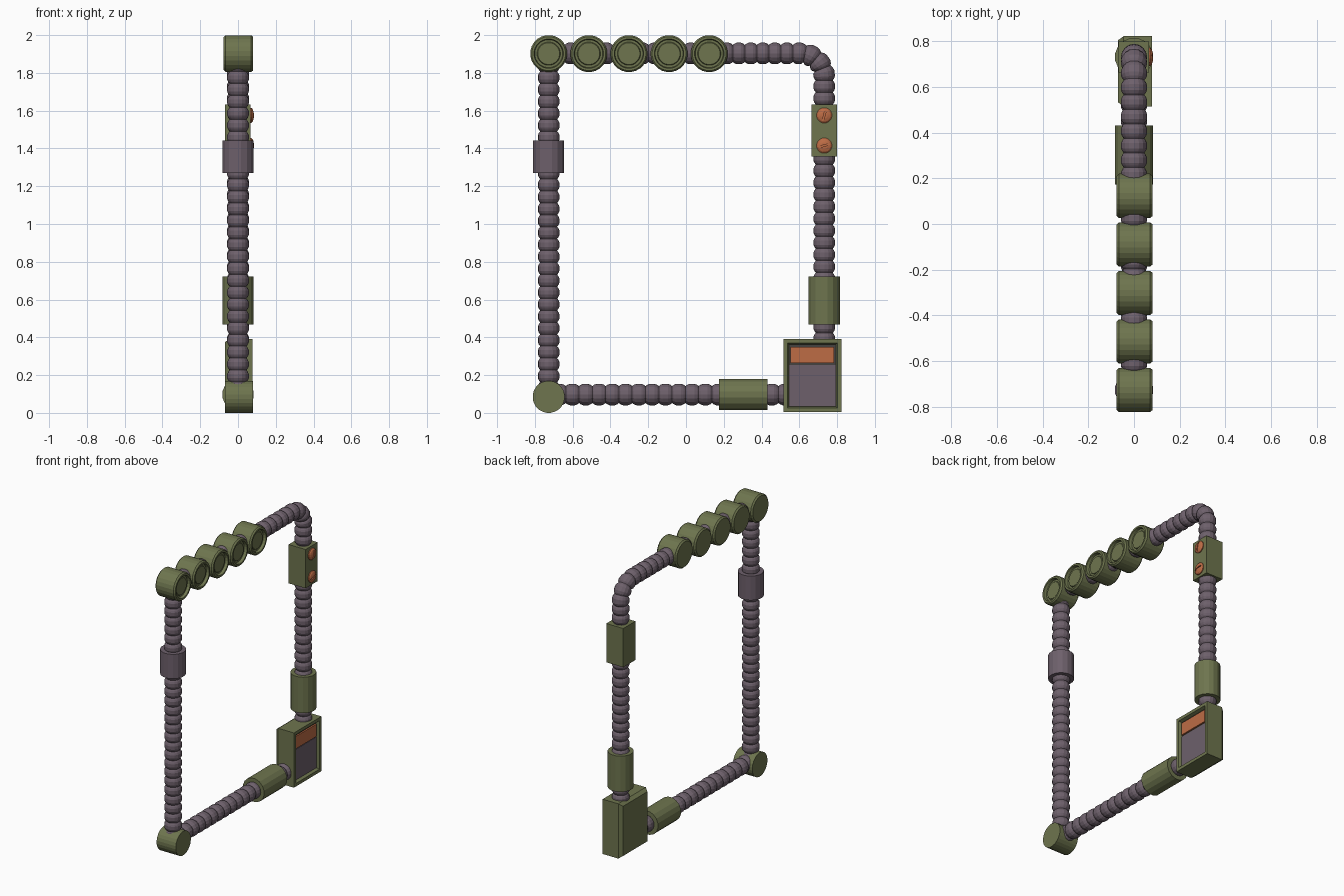
import bpy, bmesh, math
from mathutils import Vector

if "Cube" in bpy.data.objects:
    bpy.data.objects.remove(bpy.data.objects["Cube"])


def material(name, rgb):
    m = bpy.data.materials.new(name)
    m.diffuse_color = (*rgb, 1)
    m.use_nodes = True
    m.node_tree.nodes["Principled BSDF"].inputs["Base Color"].default_value = m.diffuse_color
    return m


OLIVE = material("olive", (0.156, 0.178, 0.077))
MAUVE = material("mauve", (0.155, 0.118, 0.148))
DARK = material("dark", (0.06, 0.055, 0.05))
ORANGE = material("orange", (0.51, 0.15, 0.06))


def finish(bm, name, mat):
    bmesh.ops.recalc_face_normals(bm, faces=bm.faces)
    me = bpy.data.meshes.new(name)
    bm.to_mesh(me)
    bm.free()
    me.materials.append(mat)
    ob = bpy.data.objects.new(name, me)
    bpy.context.collection.objects.link(ob)
    return ob


def skin(bm, rings):
    """Bridge a list of point rings and cap both ends."""
    vs = [[bm.verts.new(p) for p in r] for r in rings]
    n = len(vs[0])
    for a, b in zip(vs, vs[1:]):
        for i in range(n):
            j = (i + 1) % n
            bm.faces.new((a[i], a[j], b[j], b[i]))
    bm.faces.new(vs[0])
    bm.faces.new(vs[-1])


def lathe(name, profile, axis, loc, mat, sides=16):
    """Revolve (axial, radius) pairs about axis 0, 1 or 2."""
    bm = bmesh.new()
    rings = []
    for a, r in profile:
        ring = []
        for i in range(sides):
            t = 2 * math.pi * (i + 0.5) / sides
            p = Vector(loc)
            p[axis] += a
            p[(axis + 1) % 3] += r * math.cos(t)
            p[(axis + 2) % 3] += r * math.sin(t)
            ring.append(p)
        rings.append(ring)
    skin(bm, rings)
    return finish(bm, name, mat)


def box(name, lo, hi, mat):
    bm = bmesh.new()
    skin(bm, [[(x, lo[1], lo[2]), (x, hi[1], lo[2]), (x, hi[1], hi[2]), (x, lo[1], hi[2])]
              for x in (lo[0], hi[0])])
    return finish(bm, name, mat)


def hose(name, path, pitch, mat=MAUVE, sides=16):
    """Ribbed tube along a path lying in the yz plane."""
    pts = [Vector((0, y, z)) for y, z in path]
    seg = [(b - a).length for a, b in zip(pts, pts[1:])]
    total = sum(seg)

    def at(s):
        s = min(max(s, 0), total)
        for a, b, d in zip(pts, pts[1:], seg):
            if s <= d:
                return a.lerp(b, s / d)
            s -= d
        return pts[-1]

    rib = [(0, 0.045), (0.14, 0.052), (0.32, 0.057), (0.68, 0.057), (0.86, 0.052)]
    count = round(total / pitch)
    step = total / count
    bm = bmesh.new()
    rings = []
    for k in range(count):
        for f, r in rib:
            s = (k + f) * step
            c = at(s)
            t = (at(s + 0.02) - at(s - 0.02)).normalized()
            side = Vector((1, 0, 0))
            up = t.cross(side)
            rings.append([c + r * (math.cos(q) * side + math.sin(q) * up)
                          for q in (2 * math.pi * i / sides for i in range(sides))])
    skin(bm, rings)
    return finish(bm, name, mat)


L, R, TOP, BOT = -0.727, 0.732, 1.903, 0.097

# ribbed hoses of the frame
hose("left_hose", [(L, 0.1), (L, 1.87)], 0.0635)
hose("bottom_hose", [(L + 0.02, BOT), (0.56, BOT)], 0.07)
bend = 0.125
arc = [(R - bend + bend * math.sin(a), TOP - bend + bend * math.cos(a))
       for a in (math.pi / 2 * i / 8 for i in range(9))]
hose("top_right_hose", [(L + 0.02, TOP)] + arc + [(R, 0.36)], 0.064)

# row of round cups along the top
cup = [(-0.076, 0.088), (-0.066, 0.098), (0.07, 0.098), (0.08, 0.09), (0.08, 0.078),
       (0.06, 0.074), (0.06, 0.062), (0.066, 0.058)]
for i in range(5):
    lathe(f"cup_{i + 1}", cup, 0, (0, L + i * 0.2125, TOP - 0.001), OLIVE, 24)

# lower left corner drum
lathe("corner_drum", [(-0.07, 0.085), (0.08, 0.085)], 0, (0, L, 0.085), OLIVE, 24)

# sleeves around the hoses
for name, axis, loc, half, mat in (
        ("left_sleeve", 2, (0, L, 1.355), 0.086, MAUVE),
        ("right_sleeve", 2, (0, R, 0.595), 0.127, OLIVE),
        ("bottom_sleeve", 1, (0, 0.303, BOT), 0.129, OLIVE)):
    lathe(name, [(-half, 0.06), (-half, 0.084), (half, 0.084), (half, 0.06)], axis, loc, mat)

# switch block with two slotted screws
box("switch_block", (-0.068, 0.664, 1.357), (0.065, 0.80, 1.632), OLIVE)
dome = [(-0.01, 0.041), (0.006, 0.041), (0.013, 0.033), (0.018, 0.018), (0.019, 0.006)]
for i, (z, ang) in enumerate(((1.575, 75), (1.415, 15))):
    screw = lathe(f"screw_{i + 1}", dome, 0, (0.065, R, z), ORANGE)
    slot = box(f"screw_slot_{i + 1}", (-0.012, -0.03, -0.004), (0.03, 0.03, 0.004), ORANGE)
    slot.location = (0.086, R, z)
    slot.rotation_euler.x = math.radians(ang)
    slot.hide_render = True
    slot.hide_set(True)
    cut = screw.modifiers.new("slot", 'BOOLEAN')
    cut.operation = 'DIFFERENCE'
    cut.object = slot

# corner display housing: chamfered back, open recess in front
bm = bmesh.new()
y0, y1, z0, z1 = 0.515, 0.823, 0.004, 0.392
skin(bm, [[(x, y0 + d, z0 + d), (x, y1 - d, z0 + d), (x, y1 - d, z1 - d), (x, y0 + d, z1 - d)]
          for x, d in ((-0.07, 0.018), (-0.045, 0), (0.078, 0), (0.078, 0.022),
                       (0.055, 0.03))])
finish(bm, "display_housing", OLIVE)
box("display_floor", (0.05, 0.545, 0.034), (0.057, 0.793, 0.362), DARK)
box("display_panel", (0.05, 0.546, 0.036), (0.061, 0.792, 0.254), MAUVE)
box("display_light", (0.05, 0.553, 0.263), (0.068, 0.783, 0.35), ORANGE)
